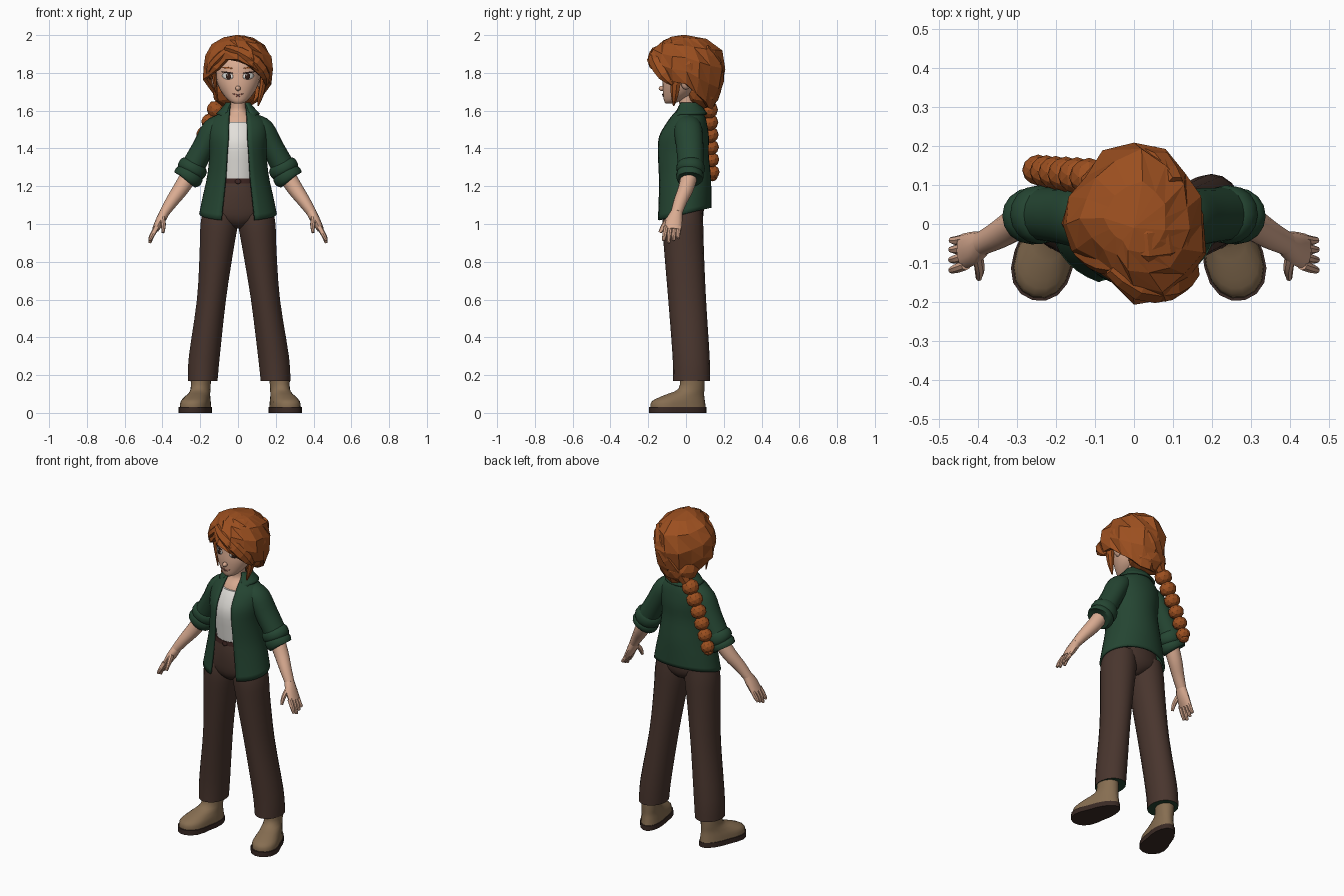
import bpy, bmesh
from math import sin, cos, asin, pi, sqrt
from mathutils import Vector, Matrix
from mathutils.bvhtree import BVHTree

cube = bpy.data.objects.get("Cube")
if cube:
    bpy.data.objects.remove(cube)


def material(name, *rgb):
    m = bpy.data.materials.new(name)
    m.use_nodes = True
    m.diffuse_color = (*rgb, 1)
    m.node_tree.nodes["Principled BSDF"].inputs["Base Color"].default_value = (*rgb, 1)
    return m


HAIR = material("auburn hair", .33, .078, .014)
SHIRT = material("forest green cloth", .018, .06, .032)
TROUSER = material("brown cloth", .066, .036, .027)
SKIN = material("skin", .7, .41, .285)
WHITE = material("off white", .76, .74, .7)
BOOT = material("tan leather", .24, .155, .083)
SOLE = material("dark rubber", .042, .023, .018)
BELT = material("belt leather", .045, .018, .015)
DARK = material("dark brown eye", .035, .014, .009)
LIP = material("lip", .4, .15, .11)


def finish(name, bm, mat, flat=False, thick=0):
    bmesh.ops.recalc_face_normals(bm, faces=bm.faces)
    me = bpy.data.meshes.new(name)
    bm.to_mesh(me)
    bm.free()
    ob = bpy.data.objects.new(name, me)
    bpy.context.collection.objects.link(ob)
    me.materials.append(mat)
    if not flat:
        bpy.ops.object.select_all(action='DESELECT')
        ob.select_set(True)
        bpy.context.view_layer.objects.active = ob
        bpy.ops.object.shade_smooth_by_angle(angle=.75)
    if thick:
        mod = ob.modifiers.new("thickness", 'SOLIDIFY')
        mod.thickness, mod.offset = thick, 0
    return ob


def smooth_path(rings, steps):
    """Catmull-Rom interpolation of ring tuples."""
    out = []
    for i in range(len(rings) - 1):
        p = [rings[max(0, min(len(rings) - 1, i + k))] for k in (-1, 0, 1, 2)]
        for s in range(steps):
            t = s / steps
            out.append([b + .5 * t * (c - a + t * (2*a - 5*b + 4*c - d + t * (3*(b - c) + d - a)))
                        for a, b, c, d in zip(*p)])
    return out + [list(rings[-1])]


def loft(name, rings, mat, sides=16, steps=3, level=False, side=1, flat=False, thick=0, bend=None):
    """Skin ellipses (x, y, z, rx, ry[, half width of front opening])."""
    rings = smooth_path(rings, steps)
    opened = len(rings[0]) == 6
    bm, rows = bmesh.new(), []
    for i, r in enumerate(rings):
        c = Vector(r[:3])
        t = Vector((0, 0, 1))
        if not level:
            t = (Vector(rings[min(i + 1, len(rings) - 1)][:3]) - Vector(rings[max(i - 1, 0)][:3])).normalized()
        v = Vector((0, 1, 0))
        v = (v - t * v.dot(t)).normalized()
        u = v.cross(t)
        gap = asin(min(.95, r[5] / r[3])) if opened else 0
        row = []
        for k in range(sides + opened):
            a = -pi / 2 + gap + (2 * pi - 2 * gap) * k / sides
            p = c + u * r[3] * cos(a) + v * r[4] * sin(a)
            if bend:
                p = bend(p)
            row.append(bm.verts.new((p.x * side, p.y, p.z)))
        rows.append(row)
    for a, b in zip(rows, rows[1:]):
        for k in range(sides):
            n = (k + 1) % len(a)
            bm.faces.new((a[k], a[n], b[n], b[k]))
    if not opened:
        bm.faces.new(rows[0])
        bm.faces.new(rows[-1])
    return finish(name, bm, mat, flat, thick)


def plate(name, target, x, z, rx, rz, mat, lift=.003, sides=12, tilt=0):
    """Thin patch wrapped on the front of a part."""
    tree = BVHTree.FromObject(target, bpy.context.evaluated_depsgraph_get())
    bm = bmesh.new()

    def put(f, a):
        px, pz = rx * f * cos(a), rz * f * sin(a)
        q = Vector((x + px * cos(tilt) - pz * sin(tilt), -1, z + px * sin(tilt) + pz * cos(tilt)))
        hit = tree.ray_cast(q, Vector((0, 1, 0)))[0]
        return bm.verts.new((q.x, (hit.y if hit else -.1) - lift, q.z))
    mid = put(0, 0)
    rows = [[put(f, 2 * pi * (k + .5) / sides) for k in range(sides)] for f in (.5, 1)]
    for k in range(sides):
        n = (k + 1) % sides
        bm.faces.new((mid, rows[0][k], rows[0][n]))
        bm.faces.new((rows[0][k], rows[1][k], rows[1][n], rows[0][n]))
    ob = finish(name, bm, mat)
    ob.modifiers.new("thickness", 'SOLIDIFY').thickness = .002


def blob(name, loc, size, mat, turn=0, flat=True):
    bm = bmesh.new()
    bmesh.ops.create_icosphere(bm, subdivisions=2, radius=1, matrix=Matrix.Translation(loc)
                               @ Matrix.Rotation(turn, 4, 'Y') @ Matrix.Diagonal((*size, 1)))
    finish(name, bm, mat, flat)


def toe(p):
    """Square off the boot toe."""
    p.x *= 1 + 3.5 * max(0, -p.y - .05)
    return p


# Trousers seat, fly and belt
seat = loft("trouser_seat", [(0, -.015, .975, .03, .05), (0, -.016, 1.0, .09, .088),
            (0, -.017, 1.05, .175, .11), (0, -.02, 1.16, .14, .112), (0, -.02, 1.24, .115, .1)],
            TROUSER, 24, level=True)
loft("belt", [(0, -.02, 1.215, .124, .109), (0, -.02, 1.24, .12, .106)], BELT, 20, 1, level=True)
plate("buckle", seat, 0, 1.225, .016, .013, BELT, .009, 8)

for s, label in ((1, "left"), (-1, "right")):
    # Legs with a green hem lining
    def stance(p):
        p.x += s * .008 * max(0, .9 - p.z)
        return p
    leg = loft(label + "_trouser_leg", [(.193, .03, .17, .08, .098), (.183, .027, .3, .083, .098),
               (.143, .006, .6, .078, .1), (.115, -.01, .85, .09, .105), (.1, -.017, 1.0, .1, .108),
               (.095, -.015, 1.08, .088, .1)], TROUSER, 18, level=True, side=s, bend=stance)
    leg.data.materials.append(SHIRT)
    leg.data.polygons[-2].material_index = 1
    # Boots
    sole = [(0, -.045, z, .071, .157) for z in (0, .03)]
    upper = [(0, -.043, .028, .067, .152), (0, -.041, .062, .064, .145), (0, -.012, .092, .057, .112),
             (0, .03, .128, .051, .07), (0, .034, .2, .054, .067)]
    for part, rings, mat, st in (("sole", sole, SOLE, 1), ("boot", upper, BOOT, 3)):
        ob = loft(label + "_" + part, rings, mat, 20, st, level=True, bend=toe)
        ob.location.x, ob.rotation_euler.z = .218 * s + .012, .27 * s
    # Sleeves, rolled cuffs and arms
    loft(label + "_sleeve", [(.085, .01, 1.54, .045, .06), (.13, .012, 1.5, .062, .075),
         (.18, .02, 1.41, .06, .072), (.235, .025, 1.31, .062, .068)], SHIRT, side=s)
    loft(label + "_cuff", [(.225, .025, 1.325, .06, .064), (.233, .025, 1.31, .077, .074),
         (.247, .023, 1.283, .079, .075), (.253, .022, 1.272, .072, .069), (.258, .021, 1.262, .078, .073),
         (.27, .02, 1.238, .076, .07), (.274, .02, 1.232, .06, .06)], SHIRT, side=s, steps=2)
    loft(label + "_forearm", [(.25, .02, 1.27, .046, .046), (.3, 0, 1.19, .042, .042),
         (.35, -.03, 1.12, .034, .036), (.39, -.05, 1.06, .026, .031)], SKIN, 12, side=s)
    loft(label + "_palm", [(.385, -.047, 1.068, .026, .03), (.41, -.062, 1.02, .025, .043),
         (.438, -.07, .97, .018, .045)], SKIN, 12, side=s)
    for n, o in enumerate((-.035, -.012, .011, .032)):
        tip = .9 + .012 * abs(n - 1)
        loft(label + "_finger", [(.43, -.07 + o, .985, .014, .013), (.452, -.076 + o * 1.05, .945, .013, .0125),
             (.468, -.078 + o * 1.15, tip, .008, .008)], SKIN, 8, side=s)
    loft(label + "_thumb", [(.4, -.08, 1.035, .014, .017), (.395, -.115, .995, .013, .014),
         (.397, -.138, .955, .008, .009)], SKIN, 8, side=s)

# Torso and neck
loft("tank_top", [(0, -.02, 1.225, .11, .102), (0, -.022, 1.3, .115, .108), (0, -.022, 1.42, .125, .116),
     (0, -.01, 1.5, .12, .1), (0, 0, 1.54, .1, .086)], WHITE, 24, level=True)
loft("neck", [(0, 0, 1.5, .1, .09), (0, .008, 1.555, .088, .077), (0, .012, 1.595, .05, .05),
              (0, .006, 1.63, .04, .041), (0, 0, 1.7, .042, .042)], SKIN, 16, level=True)


# Open shirt with dipped front hem, and turned down collar
def hem(p):
    p.z += .25 * p.y * max(0, 1.22 - p.z) / .17
    return p


def collar_points(p):
    p.z -= max(0, -p.y - .035) * 1.1 * (p.z < 1.61)
    return p


loft("open_shirt", [(0, -.015, 1.055, .2, .143, .088), (0, -.012, 1.15, .18, .14, .076),
     (0, -.012, 1.25, .158, .138, .064), (0, -.02, 1.37, .145, .134, .057),
     (0, -.015, 1.46, .152, .13, .05), (0, 0, 1.53, .148, .105, .048),
     (0, .008, 1.57, .112, .086, .046), (0, .01, 1.6, .075, .068, .045),
     (0, .014, 1.63, .062, .055, .043)], SHIRT, 32, level=True, thick=.012, bend=hem)
loft("collar", [(0, .013, 1.58, .113, .096, .062), (0, .014, 1.618, .076, .068, .05),
     (0, .014, 1.64, .06, .054, .04)], SHIRT, 20, level=True, thick=.012, bend=collar_points)

# Head, nose and ears
head = loft("head", [(0, -.085, 1.638, .022, .022), (0, -.072, 1.652, .048, .044), (0, -.042, 1.69, .082, .08),
            (0, -.024, 1.74, .108, .1), (0, -.01, 1.79, .117, .11), (0, 0, 1.85, .114, .112),
            (0, .01, 1.91, .085, .085), (0, .01, 1.94, .03, .03)], SKIN, 24, level=True)
blob("nose", (0, -.128, 1.718), (.014, .017, .014), SKIN, flat=False)
for s in (1, -1):
    blob("ear", (.124 * s, .0, 1.752), (.016, .028, .044), SKIN, .2 * s, flat=False)
    # Painted eyes and brows
    plate("eye_white", head, .055 * s, 1.783, .03, .018, WHITE, .002, tilt=.12 * s)
    plate("iris", head, .051 * s, 1.782, .014, .017, DARK, .005)
    plate("eye_glint", head, .051 * s - .005, 1.789, .004, .004, WHITE, .007, 8)
    plate("upper_lash", head, .057 * s, 1.802, .031, .004, DARK, .005, tilt=.12 * s)
    plate("eyebrow", head, .058 * s, 1.827, .03, .004, HAIR, .003, tilt=.1 * s)
    plate("smile", head, .014 * s, 1.686, .016, .003, LIP, tilt=.22 * s)
plate("lower_lip", head, 0, 1.676, .012, .004, LIP)

# Hair cap: per direction reach and lower edge, from the front towards the left
reach = [.195, .205, .192, .185, .175, .172, .18, .193, .205, .19, .168, .168, .178, .16, .142, .155]
lower = [1.865, 1.83, 1.785, 1.755, 1.74, 1.69, 1.65, 1.62, 1.61, 1.62, 1.65, 1.7, 1.765, 1.79, 1.82, 1.87]
bm, rows = bmesh.new(), []
crown = bm.verts.new((0, -.01, 2.0 - .008))
for j, f in enumerate((.05, .2, .45, .72, 1)):
    row = []
    for k, (r, low) in enumerate(zip(reach, lower)):
        z = 1.99 - (1.99 - low) * f
        d = (z - 1.84) / (.152 if z > 1.84 else .22)
        r *= sqrt(1 - d * d) if d > 0 else 1 - .35 * d * d
        r *= 1 + .03 * (-1) ** (k + j // 2)
        a = 2 * pi * (k + .25 * j - .5) / 16 if j < 2 else 2 * pi * k / 16
        row.append(bm.verts.new((r * sin(a), -r * cos(a), z)))
    rows.append(row)
for k in range(16):
    n = (k + 1) % 16
    bm.faces.new((crown, rows[0][k], rows[0][n]))
    for a, b in zip(rows, rows[1:]):
        bm.faces.new((a[k], b[k], b[n]))
        bm.faces.new((a[k], b[n], a[n]))
finish("hair_cap", bm, HAIR, flat=True, thick=.02)
blob("hair_nape", (-.02, .09, 1.7), (.12, .095, .09), HAIR)

# Swept locks
locks = {
    "fringe_lock": [(-.055, -.105, 1.93, .02, .03), (.015, -.15, 1.905, .035, .045),
                    (.09, -.15, 1.855, .04, .046), (.142, -.11, 1.79, .028, .04), (.15, -.07, 1.74, .008, .01)],
    "crown_lock": [(-.05, -.04, 1.955, .02, .04), (.03, -.04, 1.965, .034, .07),
                   (.11, -.02, 1.92, .035, .07), (.155, .01, 1.84, .025, .06), (.15, .03, 1.76, .01, .02)],
    "parted_lock": [(-.035, -.1, 1.935, .02, .03), (-.08, -.09, 1.895, .028, .038),
                    (-.125, -.06, 1.85, .028, .04), (-.15, -.02, 1.81, .02, .035), (-.145, .01, 1.77, .008, .01)],
    "back_lock": [(.1, .09, 1.92, .03, .04), (.06, .145, 1.85, .045, .045),
                  (0, .16, 1.77, .055, .045), (-.06, .13, 1.68, .045, .04), (-.1, .12, 1.62, .025, .03)],
    "left_side_lock": [(.135, -.05, 1.8, .02, .035), (.132, -.055, 1.74, .018, .028),
                       (.12, -.06, 1.68, .015, .02), (.106, -.065, 1.625, .004, .004)],
    "right_side_lock": [(-.128, -.035, 1.8, .014, .025), (-.12, -.04, 1.73, .009, .014),
                        (-.106, -.045, 1.65, .003, .004)],
}
for name, path in locks.items():
    loft(name, path, HAIR, 7, 2, flat=True)

# Braid hanging behind the right shoulder
for i in range(6):
    f = i / 5
    r = .052 - .01 * f
    blob("braid_segment", (-.115 - .16 * f + .03 * f * f, .12 + .018 * f, 1.605 - .33 * f),
         (r, r * .95, r * .9), HAIR, .5)
blob("braid_tip", (-.25, .138, 1.25), (.03, .03, .024), HAIR)
